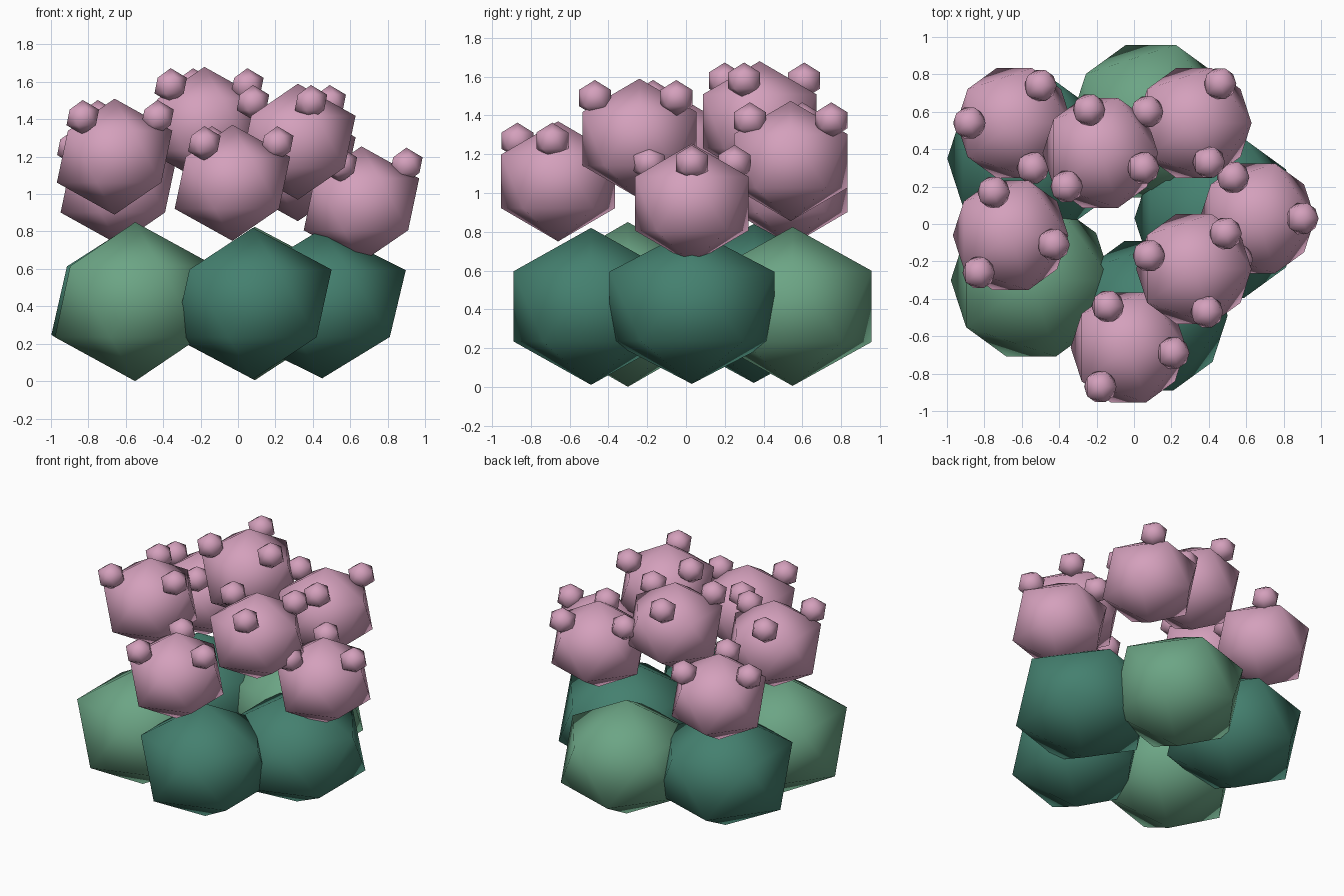
import bpy
from mathutils import Vector

if "Cube" in bpy.data.objects:
    bpy.data.objects.remove(bpy.data.objects["Cube"])


def material(name, rgb):
    m = bpy.data.materials.new(name)
    m.diffuse_color = (*rgb, 1)
    m.use_nodes = True
    m.node_tree.nodes["Principled BSDF"].inputs["Base Color"].default_value = m.diffuse_color
    return m


DARK = material("dark green leaf", (0.058, 0.216, 0.159))
LIGHT = material("light green leaf", (0.150, 0.376, 0.235))
PINK = material("pink blossom", (0.658, 0.352, 0.503))


def blob(name, loc, radius, half_height, mat):
    """Smooth-shaded, slightly flattened icosahedron with a pole pointing up."""
    bpy.ops.mesh.primitive_ico_sphere_add(subdivisions=1, radius=1, location=loc)
    ob = bpy.context.object
    ob.name = name
    ob.scale = (radius, radius, half_height)
    bpy.ops.object.transform_apply(location=False, rotation=False, scale=True)
    bpy.ops.object.shade_smooth()
    ob.data.materials.append(mat)
    return ob


# Leaf clumps: centre, radius, half height, colour
leaves = [
    ((-0.55, -0.30, 0.425), 0.48, 0.425, LIGHT),
    ((0.08, -0.49, 0.415), 0.47, 0.405, DARK),
    ((0.45, 0.03, 0.415), 0.50, 0.40, DARK),
    ((0.09, 0.55, 0.415), 0.48, 0.41, LIGHT),
    ((-0.56, 0.35, 0.43), 0.49, 0.41, DARK),
]
for i, (loc, r, h, mat) in enumerate(leaves):
    blob(f"leaf_clump_{i + 1}", loc, r, h, mat)

# Flower heads: centre, then plan offsets of the three small buds on top
flowers = [
    ((-0.64, 0.54, 1.04), [(0.14, 0.20), (-0.24, 0.0), (0.10, -0.24)]),
    ((-0.66, -0.06, 1.20), [(-0.09, 0.23), (-0.17, -0.20), (0.23, -0.05)]),
    ((-0.18, 0.38, 1.37), [(-0.06, 0.23), (-0.18, -0.18), (0.23, -0.08)]),
    ((0.32, 0.54, 1.165), [(0.14, 0.21), (-0.25, 0.06), (0.08, -0.21)]),
    ((0.66, 0.03, 0.945), [(-0.13, 0.22), (0.24, 0.0), (-0.11, -0.22)]),
    ((0.32, -0.24, 1.28), [(0.17, 0.19), (-0.24, 0.07), (0.07, -0.23)]),
    ((-0.03, -0.66, 1.06), [(-0.11, 0.22), (-0.15, -0.21), (0.24, -0.03)]),
]
for i, (loc, buds) in enumerate(flowers):
    blob(f"flower_head_{i + 1}", loc, 0.345, 0.31, PINK)
    for j, (dx, dy) in enumerate(buds):
        blob(f"flower_bud_{i + 1}_{j + 1}", Vector(loc) + Vector((dx, dy, 0.21)),
             0.097, 0.093, PINK)
